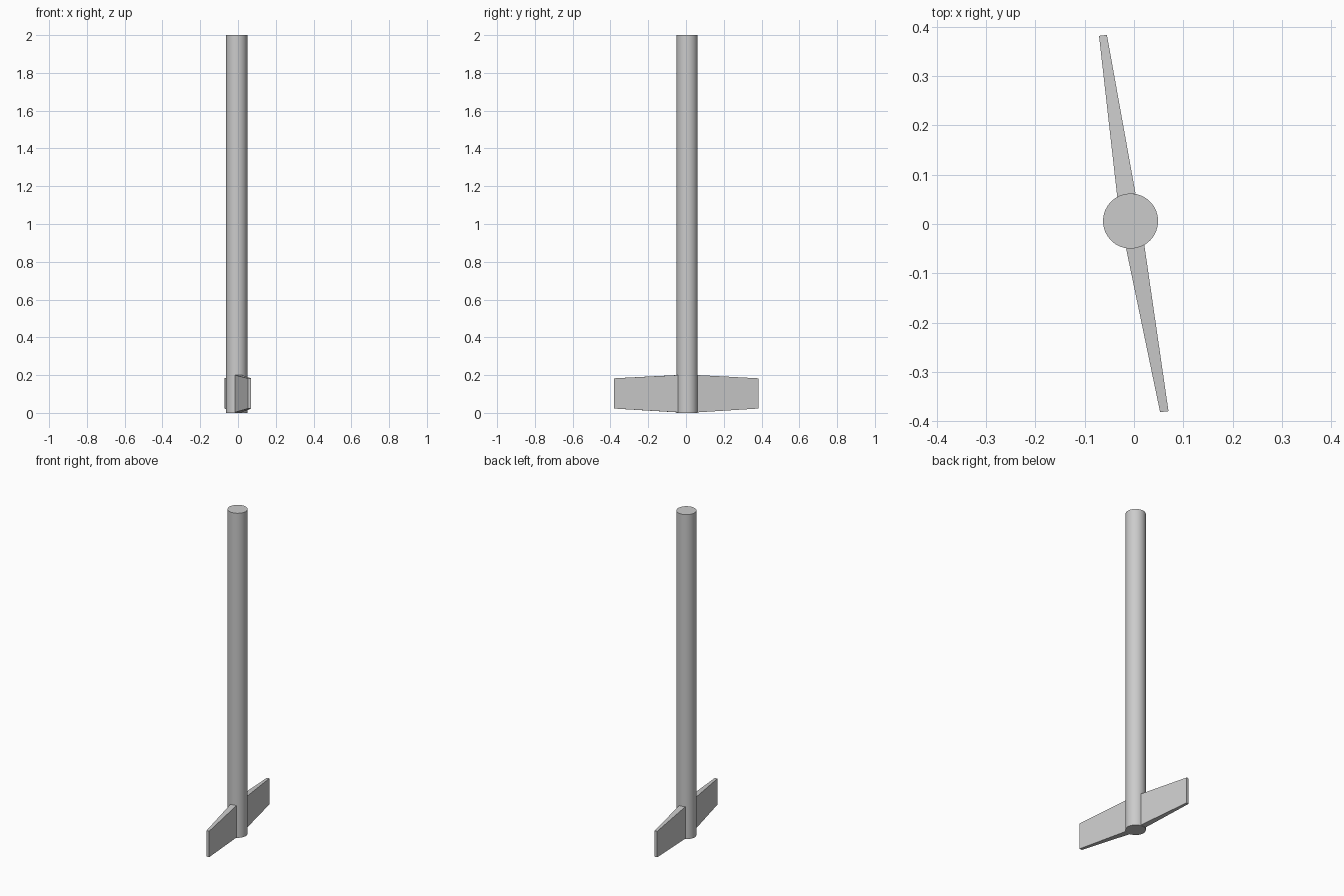
import bpy
import bmesh
import math

if "Cube" in bpy.data.objects:
    bpy.data.objects.remove(bpy.data.objects["Cube"], do_unlink=True)

GREY = (0.6, 0.6, 0.6, 1)
grey = bpy.data.materials.new("plain grey")
grey.use_nodes = True
grey.diffuse_color = GREY
grey.node_tree.nodes["Principled BSDF"].inputs["Base Color"].default_value = GREY

CX, CY = -0.007, 0.006

# Round shaft
bpy.ops.mesh.primitive_cylinder_add(vertices=32, radius=0.056, depth=2,
                                    location=(CX, CY, 1))
shaft = bpy.context.object
shaft.name = "shaft"
shaft.data.materials.append(grey)
bpy.ops.object.shade_smooth_by_angle(angle=math.radians(30))


def add_blade(name, root, tip):
    """Upright blade, tapering in thickness and height from root to tip."""
    bm = bmesh.new()
    for ends, low, high in ((root, 0.003, 0.2), (tip, 0.023, 0.183)):
        for x, y in ends:
            for z in (low, high):
                bm.verts.new((x, y, z))
    bmesh.ops.convex_hull(bm, input=bm.verts)
    bmesh.ops.dissolve_limit(bm, angle_limit=0.01, verts=bm.verts, edges=bm.edges)
    bmesh.ops.recalc_face_normals(bm, faces=bm.faces)
    mesh = bpy.data.meshes.new(name)
    bm.to_mesh(mesh)
    bm.free()
    mesh.materials.append(grey)
    bpy.context.collection.objects.link(bpy.data.objects.new(name, mesh))


# Opposed blades at the foot of the shaft
add_blade("front_blade", [(-0.016, -0.05), (0.021, -0.043)],
          [(0.053, -0.382), (0.07, -0.38)])
add_blade("back_blade", [(-0.034, 0.055), (0.003, 0.062)],
          [(-0.071, 0.382), (-0.055, 0.384)])
